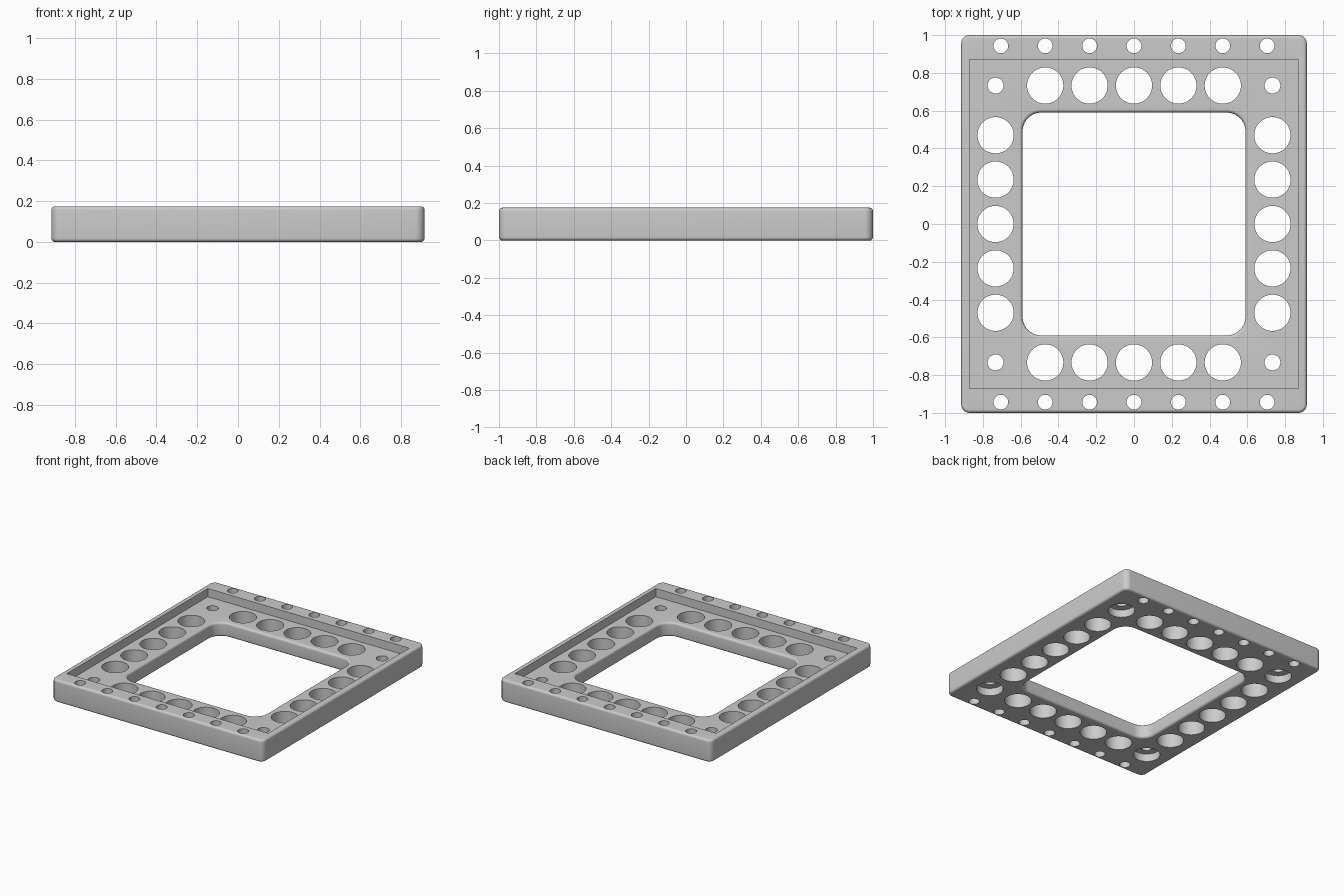
import bpy, bmesh, math

if "Cube" in bpy.data.objects:
    bpy.data.objects.remove(bpy.data.objects["Cube"], do_unlink=True)

HEIGHT, FLOOR = 0.175, 0.111   # rim top and recessed floor
PITCH, ROW, RIM = 0.235, 0.733, 0.943
FILLET = 0.018

grey = bpy.data.materials.new("plain grey")
grey.use_nodes = True
colour = (0.6, 0.6, 0.6, 1)
grey.diffuse_color = colour
grey.node_tree.nodes["Principled BSDF"].inputs["Base Color"].default_value = colour


def outline(hx, hy, r, steps):
    """Points of a rounded rectangle, anticlockwise."""
    pts = []
    for k, (sx, sy) in enumerate([(1, 1), (-1, 1), (-1, -1), (1, -1)]):
        for i in range(steps + 1):
            a = (k + i / steps) * math.pi / 2
            pts.append((sx * (hx - r) + r * math.cos(a), sy * (hy - r) + r * math.sin(a)))
    return pts


def loft(bm, rings, steps, cx=0, cy=0):
    """Stack rounded rectangles (hx, hy, r, z) into a closed solid."""
    rows = [[bm.verts.new((cx + x, cy + y, z)) for x, y in outline(hx, hy, r, steps)]
            for hx, hy, r, z in rings]
    n = len(rows[0])
    for low, high in zip(rows, rows[1:]):
        for i in range(n):
            j = (i + 1) % n
            bm.faces.new((low[i], low[j], high[j], high[i]))
    bm.faces.new(rows[0][::-1])
    bm.faces.new(rows[-1])


def circle(r, z):
    return (r, r, r, z)


def finish(name, bm):
    bmesh.ops.remove_doubles(bm, verts=bm.verts, dist=1e-5)
    bmesh.ops.recalc_face_normals(bm, faces=bm.faces)
    mesh = bpy.data.meshes.new(name)
    bm.to_mesh(mesh)
    bm.free()
    mesh.materials.append(grey)
    obj = bpy.data.objects.new(name, mesh)
    bpy.context.collection.objects.link(obj)
    return obj


def fillet_steps(z0, z1):
    """(inset, z) pairs rounding both ends of a wall."""
    arc = [(FILLET * (1 - math.sin(a)), FILLET * (1 - math.cos(a)))
           for a in (i * math.pi / 12 for i in range(7))]
    return [(d, z0 + h) for d, h in arc] + [(d, z1 - h) for d, h in reversed(arc)]


# Outer body with rounded edges
bm = bmesh.new()
loft(bm, [(0.915 - d, 1 - d, 0.045 - d, z) for d, z in fillet_steps(0, HEIGHT)], 8)
frame = finish("frame", bm)

# Square recess in the top
bm = bmesh.new()
bmesh.ops.create_cube(bm, size=1)
for v in bm.verts:
    v.co = (v.co.x * 1.742, v.co.y * 1.742, FLOOR if v.co.z < 0 else 0.3)
recess = finish("recess_cutter", bm)

# Central opening, flared at both ends to leave rounded lips
bm = bmesh.new()
steps = fillet_steps(0, FLOOR)
steps = [(FILLET, -0.05)] + steps + [(FILLET, 0.3)]
loft(bm, [(0.59 + d, 0.59 + d, 0.1 + d, z) for d, z in steps], 10)
opening = finish("opening_cutter", bm)

# Round holes: large rows, rim holes and counterbored corners
bm = bmesh.new()
for s in (-1, 1):
    for i in range(-2, 3):
        for x, y in ((i * PITCH, s * ROW), (s * ROW, i * PITCH)):
            loft(bm, [circle(0.096, -0.05), circle(0.096, 0.3)], 12, x, y)
    for i in range(-3, 4):
        loft(bm, [circle(0.039, -0.05), circle(0.039, 0.3)], 8, i * PITCH, s * RIM)
    for t in (-1, 1):
        loft(bm, [circle(0.096, -0.05), circle(0.096, 0.06),
                  circle(0.042, 0.06), circle(0.042, 0.3)], 12, s * ROW, t * ROW)
holes = finish("hole_cutter", bm)

# Cut everything out of the body
bpy.context.view_layer.objects.active = frame
for cutter in (recess, opening, holes):
    mod = frame.modifiers.new("cut", "BOOLEAN")
    mod.operation, mod.solver, mod.object = "DIFFERENCE", "EXACT", cutter
    bpy.ops.object.modifier_apply(modifier=mod.name)
    bpy.data.objects.remove(cutter, do_unlink=True)

bpy.ops.object.select_all(action="DESELECT")
frame.select_set(True)
bpy.ops.object.shade_smooth_by_angle(angle=math.radians(35))
